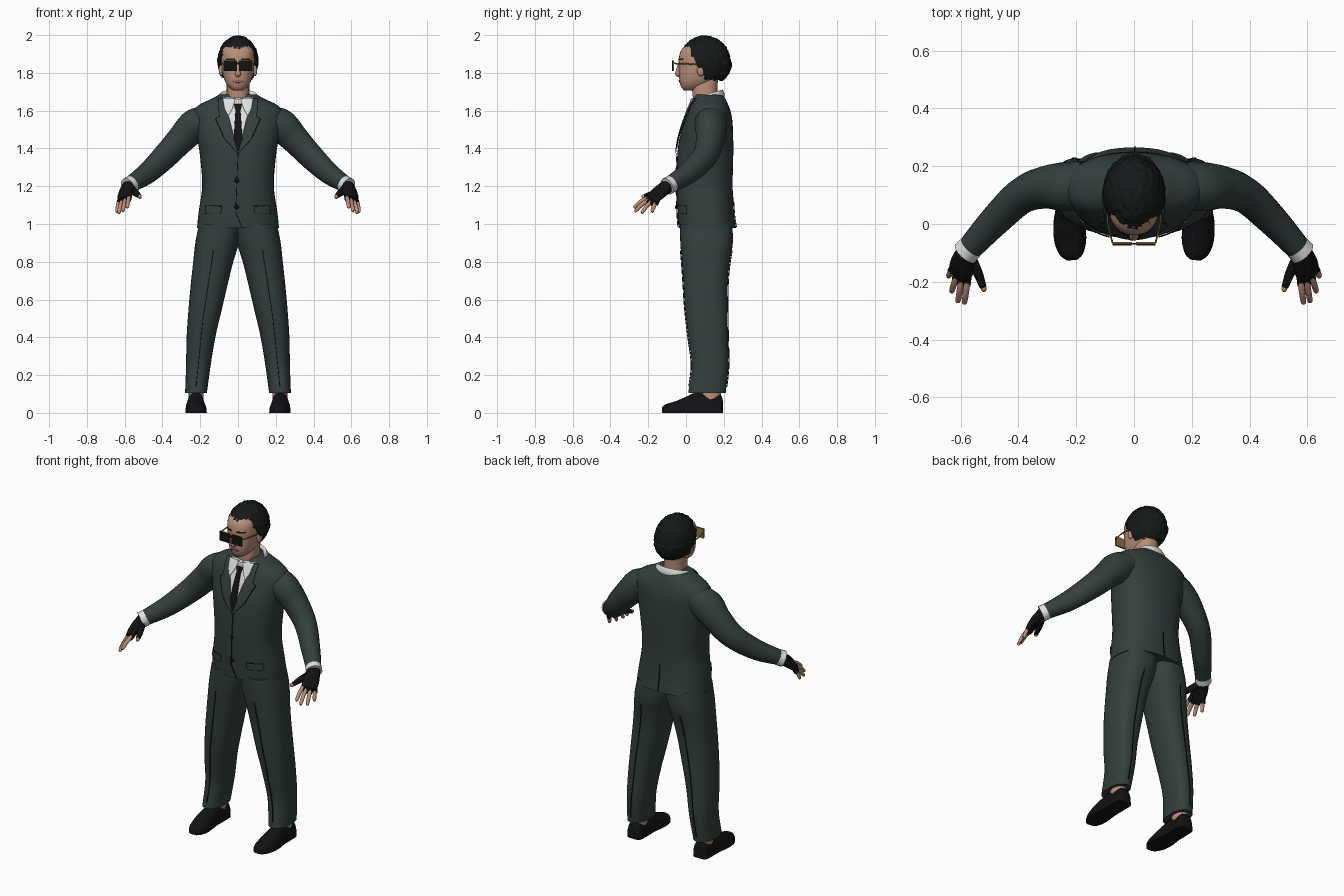
import bpy
import bmesh
import random
from math import sin, cos, pi, radians, copysign
from mathutils import Vector

random.seed(4)
if "Cube" in bpy.data.objects:
    bpy.data.objects.remove(bpy.data.objects["Cube"])


def material(name, r, g, b):
    mat = bpy.data.materials.new(name)
    mat.use_nodes = True
    mat.diffuse_color = (r, g, b, 1)
    shader = next(n for n in mat.node_tree.nodes if n.type == "BSDF_PRINCIPLED")
    shader.inputs["Base Color"].default_value = (r, g, b, 1)
    shader.inputs["Roughness"].default_value = 0.8
    return mat


SUIT = material("suit dark green grey", 0.033, 0.05, 0.048)
BLACK = material("black", 0.006, 0.006, 0.007)
HAIR = material("hair black", 0.008, 0.01, 0.01)
WHITE = material("shirt white", 0.75, 0.75, 0.76)
SKIN = material("skin", 0.5, 0.28, 0.19)
LIP = material("lips", 0.36, 0.16, 0.12)
GOLD = material("frame gold", 0.3, 0.17, 0.04)


def finish(name, bm, mat, mirror=False, solid=0):
    """Turn a bmesh into a smooth shaded object, optionally mirrored or thickened."""
    bmesh.ops.recalc_face_normals(bm, faces=bm.faces)
    mesh = bpy.data.meshes.new(name)
    bm.to_mesh(mesh)
    bm.free()
    mesh.materials.append(mat)
    mesh.shade_smooth()
    mesh.set_sharp_from_angle(angle=radians(50))
    obj = bpy.data.objects.new(name, mesh)
    bpy.context.collection.objects.link(obj)
    if solid:
        mod = obj.modifiers.new("thickness", "SOLIDIFY")
        mod.thickness, mod.offset = solid, 0
    if mirror:
        obj.modifiers.new("mirror", "MIRROR")
    return obj


def sample(keys, t):
    """Smooth interpolation of key rows, whose first entry is the parameter."""
    t = min(max(t, keys[0][0]), keys[-1][0])
    i = 0
    while i < len(keys) - 2 and t > keys[i + 1][0]:
        i += 1
    a, b = keys[i], keys[i + 1]
    before, after = keys[max(i - 1, 0)], keys[min(i + 2, len(keys) - 1)]
    h = b[0] - a[0]
    u = (t - a[0]) / h
    out = []
    for k in range(1, len(a)):
        ma = (b[k] - before[k]) / (b[0] - before[0]) * h
        mb = (after[k] - a[k]) / (after[0] - a[0]) * h
        d = b[k] - a[k]
        out.append(a[k] + u * (ma + u * (3 * d - 2 * ma - mb + u * (ma + mb - 2 * d))))
    return out


def oval(power, count):
    """Unit superellipse points."""
    def bend(v):
        return copysign(abs(v) ** (2 / power), v)
    return [(bend(cos(2 * pi * i / count)), bend(sin(2 * pi * i / count))) for i in range(count)]


def skin(name, mat, rings, mirror=False, cap=True, solid=0):
    bm = bmesh.new()
    rows = [[bm.verts.new(p) for p in ring] for ring in rings]
    n = len(rows[0])
    for low, high in zip(rows, rows[1:]):
        for i in range(n):
            j = (i + 1) % n
            bm.faces.new((low[i], low[j], high[j], high[i]))
    if cap:
        bm.faces.new(rows[0])
        bm.faces.new(rows[-1])
    return finish(name, bm, mat, mirror, solid)


POWER = 2.4


def loft(name, mat, keys, rows=40, **options):
    """Upright body from rows of (z, x low, x high, y front, y back)."""
    rings = []
    for r in range(rows + 1):
        z = keys[0][0] + (keys[-1][0] - keys[0][0]) * r / rows
        a, b, f, k = sample(keys, z)
        rings.append([((a + b + (b - a) * u) / 2, (f + k + (k - f) * v) / 2, z)
                      for u, v in oval(POWER, 40)])
    return skin(name, mat, rings, **options)


def tube(name, mat, points, side, mirror=True, steps=5, power=2, floor=False):
    """Sweep an oval along points of (x, y, z, half width, half height)."""
    keys = [(i, *p) for i, p in enumerate(points)]
    total = steps * (len(points) - 1)
    rows = [sample(keys, i / steps) for i in range(total + 1)]
    rings = []
    for i, row in enumerate(rows):
        c = Vector(row[:3])
        along = (Vector(rows[min(i + 1, total)][:3]) - Vector(rows[max(i - 1, 0)][:3])).normalized()
        s = Vector(side)
        s = (s - along * s.dot(along)).normalized()
        w = along.cross(s)
        ring = [c + s * u * row[3] + w * v * row[4] for u, v in oval(power, 16)]
        if floor:
            for p in ring:
                p.z = max(p.z, 0)
        rings.append(ring)
    return skin(name, mat, rings, mirror)


def panel(name, mat, body, lines, lift=0.004, back=False, mirror=False, cols=8):
    """Thin plate that follows a lofted body, from rows of (z, x start, x end)."""
    bm = bmesh.new()
    grid = []
    for a, b in zip(lines, lines[1:]):
        for s in range(9):
            z, x0, x1 = [p + (q - p) * s / 8 for p, q in zip(a, b)]
            xa, xb, f, k = sample(body, z)
            row = []
            for c in range(cols + 1):
                x = x0 + (x1 - x0) * c / cols
                u = min(abs((2 * x - xa - xb) / (xb - xa)), 1)
                depth = (k - f) / 2 * (1 - u ** POWER) ** (1 / POWER) + lift
                row.append(bm.verts.new((x, (f + k) / 2 + (depth if back else -depth), z)))
            grid.append(row)
    for r, q in zip(grid, grid[1:]):
        for c in range(cols):
            bm.faces.new((r[c], r[c + 1], q[c + 1], q[c]))
    bmesh.ops.remove_doubles(bm, verts=bm.verts, dist=0.0002)
    return finish(name, bm, mat, mirror, 0.004)


def seam(name, body, ends, lift=0.003, **options):
    """Narrow dark line through points of (z, x)."""
    return panel(name, BLACK, body, [(z, x - 0.002, x + 0.002) for z, x in ends], lift, cols=1, **options)


def ball(name, mat, centre, size, mirror=False):
    bm = bmesh.new()
    bmesh.ops.create_uvsphere(bm, u_segments=20, v_segments=12, radius=1)
    for v in bm.verts:
        v.co = Vector(centre) + v.co * Vector(size)
    return finish(name, bm, mat, mirror)


def box(name, mat, centre, size, mirror=False):
    bm = bmesh.new()
    bmesh.ops.create_cube(bm, size=1)
    for v in bm.verts:
        v.co = Vector(centre) + v.co * Vector(size)
    return finish(name, bm, mat, mirror)


# Jacket body, trousers
torso = [(z, -w, w, f, k) for z, w, f, k in (
    (0.98, 0.217, -0.04, 0.265), (1.05, 0.21, -0.045, 0.255), (1.2, 0.19, -0.05, 0.247),
    (1.35, 0.2, -0.047, 0.25), (1.45, 0.215, -0.035, 0.25), (1.55, 0.235, -0.005, 0.245),
    (1.6, 0.235, 0.015, 0.235), (1.635, 0.2, 0.03, 0.222), (1.66, 0.145, 0.04, 0.21),
    (1.685, 0.1, 0.05, 0.195))]
loft("jacket", SUIT, torso, rows=60)
leg = [(0.105, 0.165, 0.28, 0.012, 0.21), (0.25, 0.145, 0.275, 0.03, 0.225),
       (0.4, 0.12, 0.272, 0.012, 0.222), (0.55, 0.085, 0.262, -0.005, 0.22),
       (0.7, 0.05, 0.248, -0.015, 0.222), (0.8, 0.025, 0.237, -0.022, 0.232),
       (0.9, -0.005, 0.226, -0.03, 0.248), (1, -0.02, 0.207, -0.033, 0.245)]
loft("trouser_leg", SUIT, leg, mirror=True)
seam("trouser_crease", leg, [(0.14, 0.222), (0.5, 0.185), (0.86, 0.13)], mirror=True)
seam("trouser_back_crease", leg, [(0.14, 0.222), (0.5, 0.185), (0.86, 0.13)], mirror=True, back=True)

# Jacket details
panel("shirt_front", WHITE, torso, [(1.4, -0.002, 0.002), (1.5, -0.034, 0.034), (1.6, -0.06, 0.06), (1.67, -0.07, 0.07)])
panel("tie", BLACK, torso, [(1.39, -0.004, 0.004), (1.45, -0.023, 0.023), (1.58, -0.015, 0.015),
                            (1.6, -0.013, 0.013), (1.635, -0.021, 0.021)], 0.01)
panel("collar_wing", WHITE, torso, [(1.575, 0.05, 0.052), (1.61, 0.03, 0.07), (1.665, 0.012, 0.08)], 0.012, mirror=True)
panel("lapel", SUIT, torso, [(1.375, -0.006, 0.002), (1.45, 0.018, 0.07), (1.555, 0.045, 0.118),
                             (1.57, 0.05, 0.1), (1.665, 0.075, 0.105)], 0.009, mirror=True)
seam("lapel_edge", torso, [(1.375, 0.002), (1.45, 0.071), (1.555, 0.119), (1.57, 0.1)], 0.009, mirror=True)
seam("front_opening", torso, [(0.985, 0.02), (1.06, -0.012), (1.375, 0)])
seam("back_vent", torso, [(0.985, 0.004), (1.14, 0)], back=True)
panel("pocket_flap", SUIT, torso, [(1.055, 0.09, 0.175), (1.095, 0.085, 0.17)], 0.005, mirror=True)
panel("pocket_line", BLACK, torso, [(1.094, 0.085, 0.17), (1.098, 0.085, 0.17)], 0.006, mirror=True)
for z in (1.09, 1.23):
    ball("jacket_button", BLACK, (-0.006, -0.05, z), (0.012, 0.008, 0.012))

# Sleeves, cuffs
SIDE = (0.74, 0.67, 0)
tube("sleeve", SUIT, [(0.17, 0.13, 1.545, 0.09, 0.08), (0.235, 0.13, 1.515, 0.082, 0.092),
                      (0.3, 0.128, 1.45, 0.073, 0.08), (0.385, 0.1, 1.36, 0.063, 0.07),
                      (0.48, 0.012, 1.27, 0.054, 0.058), (0.572, -0.088, 1.207, 0.043, 0.043)], SIDE, steps=8)
tube("shirt_cuff", WHITE, [(0.562, -0.077, 1.213, 0.044, 0.045), (0.584, -0.101, 1.199, 0.046, 0.047)], SIDE)
for i in range(3):
    ball("sleeve_button", BLACK, (0.56 - 0.016 * i, -0.027 + 0.019 * i, 1.21 + 0.012 * i), (0.009, 0.009, 0.009), True)

# Fingerless gloves and fingers
ACROSS = (0.05, 0.04, -0.02)
tube("glove", BLACK, [(0.572, -0.09, 1.205, 0.036, 0.034), (0.588, -0.125, 1.18, 0.043, 0.028),
                      (0.597, -0.155, 1.155, 0.047, 0.023), (0.603, -0.182, 1.13, 0.04, 0.016)], ACROSS, power=2.5)
for name, base, tip in (("index", (0.575, -0.185, 1.145), (0.587, -0.278, 1.087)),
                        ("middle", (0.594, -0.182, 1.135), (0.61, -0.272, 1.066)),
                        ("ring", (0.611, -0.17, 1.127), (0.632, -0.237, 1.056)),
                        ("little", (0.627, -0.152, 1.123), (0.642, -0.182, 1.062))):
    a, b = Vector(base), Vector(tip)
    knuckle, joint = a.lerp(b, 0.3), a.lerp(b, 0.55) + Vector((0, 0, 0.008))
    tube(name + "_finger", SKIN, [(*a, 0.011, 0.011), (*joint, 0.011, 0.011), (*a.lerp(b, 0.92), 0.009, 0.009),
                                  (*b, 0.003, 0.003)], ACROSS)
    tube(name + "_glove_stub", BLACK, [(*a.lerp(b, -0.15), 0.013, 0.013), (*knuckle, 0.0135, 0.0135)], ACROSS)
tube("thumb", BLACK, [(0.565, -0.12, 1.18, 0.022, 0.02), (0.54, -0.17, 1.163, 0.018, 0.016),
                      (0.522, -0.218, 1.147, 0.012, 0.012)], ACROSS)
ball("thumb_tip", SKIN, (0.52, -0.222, 1.145), (0.01, 0.014, 0.012), True)

# Shoes, ankles
tube("shoe", BLACK, [(0.222, 0.196, 0, 0.028, 0.06), (0.222, 0.175, 0, 0.046, 0.1), (0.223, 0.06, 0, 0.048, 0.108),
                     (0.224, 0, 0, 0.055, 0.085), (0.22, -0.06, 0, 0.055, 0.06), (0.215, -0.105, 0, 0.04, 0.047),
                     (0.213, -0.125, 0, 0.018, 0.033)], (1, 0, 0), power=2.6, floor=True)
tube("ankle", SKIN, [(0.222, 0.13, 0.06, 0.04, 0.055), (0.222, 0.13, 0.15, 0.04, 0.055)], (1, 0, 0))

# Neck, raised shirt collar
loft("neck", SKIN, [(1.6, -0.065, 0.065, 0.05, 0.17), (1.68, -0.06, 0.06, 0.035, 0.165), (1.78, -0.06, 0.06, 0.03, 0.17)])
rings = []
for z, w, f, k in ((1.65, 0.115, 0.035, 0.2), (1.69, 0.108, 0.025, 0.2), (1.708, 0.098, 0.025, 0.193), (1.695, 0.085, 0.035, 0.18)):
    rings.append([(w * u, (f + k + (k - f) * v) / 2, z + 0.025 * (v - 1)) for u, v in oval(2, 40)])
skin("shirt_collar", WHITE, rings, cap=False, solid=0.008)

# Head and face
head = [(z, -w, w, f, k) for z, w, f, k in (
    (1.708, 0.026, -0.012, 0.05), (1.722, 0.045, -0.024, 0.09), (1.75, 0.066, -0.033, 0.14),
    (1.79, 0.08, -0.037, 0.19), (1.83, 0.086, -0.037, 0.205), (1.87, 0.09, -0.038, 0.21),
    (1.92, 0.088, -0.025, 0.21), (1.96, 0.065, 0.02, 0.17))]
loft("head", SKIN, head)
tube("nose", SKIN, [(0, -0.033, 1.85, 0.008, 0.008), (0, -0.042, 1.81, 0.012, 0.012),
                    (0, -0.044, 1.793, 0.016, 0.013), (0, -0.034, 1.782, 0.01, 0.006)], (1, 0, 0), mirror=False)
panel("mouth", LIP, head, [(1.748, -0.014, 0.014), (1.756, -0.026, 0.026), (1.763, -0.012, 0.012)], 0.002)
panel("eyebrow", HAIR, head, [(1.868, 0.016, 0.058), (1.876, 0.02, 0.064)], 0.002, mirror=True)
ball("ear", SKIN, (0.09, 0.078, 1.815), (0.012, 0.02, 0.033), True)

# Tousled hair, tucked under the scalp below the hairline
bm = bmesh.new()
bmesh.ops.create_icosphere(bm, subdivisions=5, radius=1)
for v in bm.verts:
    x, y, z = v.co * (1 + random.uniform(-0.025, 0.025) + 0.012 * sin(17 * v.co.x) * cos(15 * v.co.z + 9 * v.co.y))
    p = Vector((0.108 * x, 0.1 + 0.134 * y, 1.862 + 0.134 * z))
    if p.y > 0.1 and p.z < 1.86:
        p.x *= 1 - (1.86 - p.z)
        p.y += 0.01
    slope = min(max((p.y - 0.03) / 0.07, 0), 1)
    if p.z < 1.892 - 0.135 * slope + random.uniform(-0.004, 0.004):
        p = Vector((0, 0.1, 1.85)).lerp(p, 0.6)
    v.co = p
finish("hair", bm, HAIR)

# Sunglasses
box("glasses_lens", BLACK, (0.041, -0.071, 1.838), (0.066, 0.006, 0.054), True)
box("glasses_rim", GOLD, (0.041, -0.065, 1.838), (0.069, 0.005, 0.057), True)
box("glasses_bridge", BLACK, (0, -0.068, 1.85), (0.02, 0.006, 0.01))
tube("glasses_temple", GOLD, [(0.074, -0.066, 1.85, 0.003, 0.004), (0.09, 0, 1.848, 0.003, 0.004),
                              (0.093, 0.075, 1.843, 0.003, 0.004)], (1, 0, 0))
